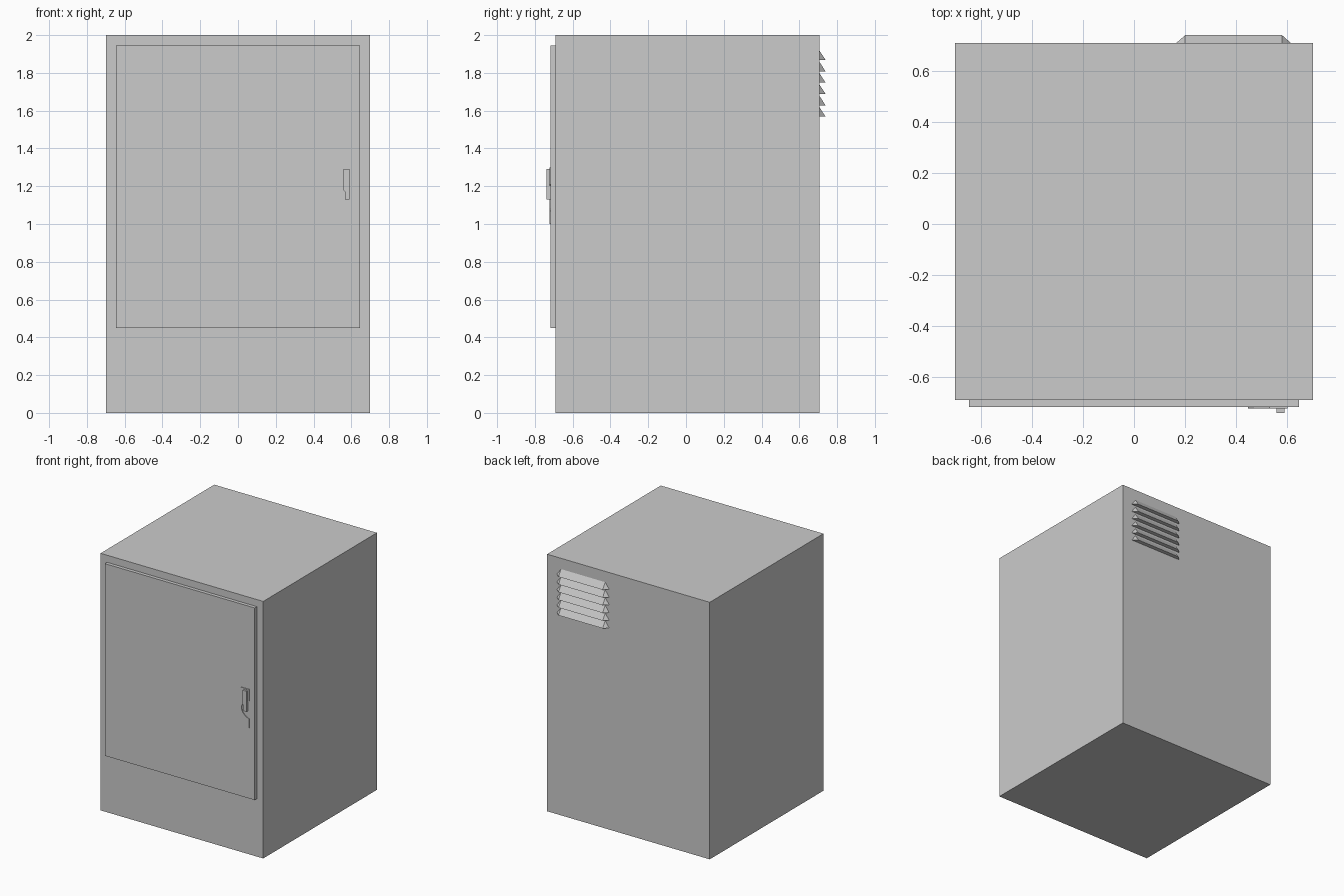
import bpy, bmesh

if "Cube" in bpy.data.objects:
    bpy.data.objects.remove(bpy.data.objects["Cube"])


def make_object(name, bm):
    bmesh.ops.recalc_face_normals(bm, faces=bm.faces)
    mesh = bpy.data.meshes.new(name)
    bm.to_mesh(mesh)
    bm.free()
    obj = bpy.data.objects.new(name, mesh)
    bpy.context.collection.objects.link(obj)
    return obj


def box(name, lo, hi):
    bm = bmesh.new()
    bmesh.ops.create_cube(bm, size=1)
    for v in bm.verts:
        v.co = [(a + b) / 2 + c * (b - a) for a, b, c in zip(lo, hi, v.co)]
    return make_object(name, bm)


def extruded_front_profile(name, outline, y_back, y_front):
    """Flat outline in x, z pushed out from the door towards -y."""
    bm = bmesh.new()
    face = bm.faces.new([bm.verts.new((x, y_back, z)) for x, z in outline])
    ext = bmesh.ops.extrude_face_region(bm, geom=[face], use_keep_orig=True)
    for v in ext["geom"]:
        if isinstance(v, bmesh.types.BMVert):
            v.co.y = y_front
    return make_object(name, bm)


BACK = 0.708
DOOR_FRONT = -0.717

# Cabinet body and raised door panel
box("cabinet_body", (-0.70, -0.69, 0), (0.70, BACK, 2))
box("door", (-0.645, DOOR_FRONT, 0.45), (0.645, -0.69, 1.945))

# Thin latch plate with a curved notch on its right edge
extruded_front_profile("latch_plate", [
    (0.53, 1.30), (0.60, 1.30), (0.60, 1.21), (0.56, 1.19), (0.54, 1.165),
    (0.535, 1.14), (0.545, 1.11), (0.57, 1.085), (0.60, 1.07), (0.60, 1.0),
    (0.55, 1.01), (0.49, 1.05), (0.455, 1.10), (0.447, 1.16), (0.47, 1.24)],
    DOOR_FRONT, DOOR_FRONT - 0.006)

# Handle grip
extruded_front_profile("handle_grip", [
    (0.558, 1.29), (0.59, 1.29), (0.59, 1.13), (0.566, 1.13),
    (0.566, 1.17), (0.558, 1.18)], DOOR_FRONT, -0.739)

# Six vent louvres on the back: sloped hoods with tapered ends
for i in range(6):
    z = 1.568 + i * 0.06
    bm = bmesh.new()
    tl, tr, bl, br, ol, orr = [bm.verts.new(p) for p in (
        (0.20, BACK, z + 0.048), (0.58, BACK, z + 0.048),
        (0.165, BACK, z), (0.615, BACK, z),
        (0.20, 0.739, z), (0.58, 0.739, z))]
    for f in ((tl, tr, orr, ol), (bl, br, orr, ol), (tl, bl, ol),
              (tr, br, orr), (tl, tr, br, bl)):
        bm.faces.new(f)
    make_object(f"vent_louvre_{i + 1}", bm)
